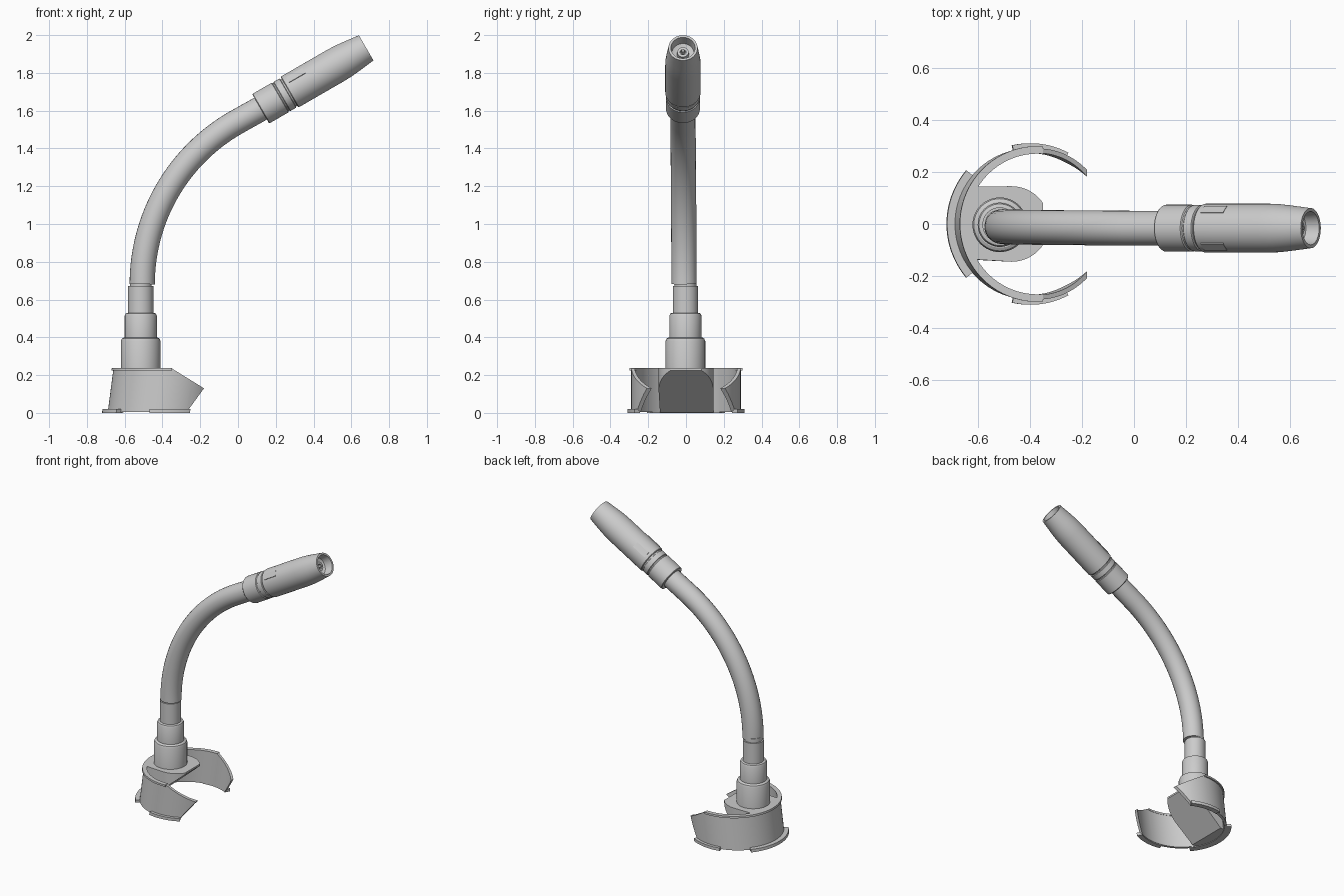
import bpy, bmesh, math
from math import sin, cos, radians
from mathutils import Matrix, Vector

cube = bpy.data.objects.get("Cube")
if cube:
    bpy.data.objects.remove(cube, do_unlink=True)

grey = bpy.data.materials.new("light grey")
grey.use_nodes = True
grey.diffuse_color = (0.6, 0.6, 0.6, 1)
grey.node_tree.nodes["Principled BSDF"].inputs["Base Color"].default_value = (0.6, 0.6, 0.6, 1)

LEAN = 0.13        # the clamp leans towards +x as it rises
CLAMP_X = -0.40    # clamp centre at floor level
STEM_X = -0.515


def finish(bm, name, matrix=None):
    bmesh.ops.remove_doubles(bm, verts=bm.verts, dist=1e-5)
    bmesh.ops.recalc_face_normals(bm, faces=bm.faces)
    if matrix:
        bm.transform(matrix)
    mesh = bpy.data.meshes.new(name)
    bm.to_mesh(mesh)
    bm.free()
    mesh.materials.append(grey)
    ob = bpy.data.objects.new(name, mesh)
    bpy.context.collection.objects.link(ob)
    smooth(ob)
    return ob


def smooth(ob):
    bpy.ops.object.select_all(action='DESELECT')
    ob.select_set(True)
    bpy.context.view_layer.objects.active = ob
    bpy.ops.object.shade_smooth_by_angle(angle=radians(30))


def lathe(name, profile, matrix, steps=48):
    """Revolve (radius, height) points around z."""
    bm = bmesh.new()
    verts = [bm.verts.new((r, 0, z)) for r, z in profile]
    edges = [bm.edges.new(pair) for pair in zip(verts, verts[1:])]
    bmesh.ops.spin(bm, geom=verts + edges, cent=(0, 0, 0), axis=(0, 0, 1),
                   angle=math.tau, steps=steps, use_merge=True)
    return finish(bm, name, matrix)


def cut(bm, point, normal):
    """Remove what lies on the normal's side of a plane and close the hole."""
    res = bmesh.ops.bisect_plane(bm, geom=bm.verts[:] + bm.edges[:] + bm.faces[:],
                                 plane_co=point, plane_no=normal, clear_outer=True)
    edges = [e for e in res["geom_cut"] if isinstance(e, bmesh.types.BMEdge)]
    bmesh.ops.holes_fill(bm, edges=edges, sides=0)


def sector(r0, r1, z0, z1, a0, a1, steps):
    """Leaning arc of wall between two radii and two heights."""
    bm = bmesh.new()
    rings = []
    for i in range(steps + 1):
        a = radians(a0 + (a1 - a0) * i / steps)
        rings.append([bm.verts.new((CLAMP_X + LEAN * z + r * cos(a), r * sin(a), z))
                      for r, z in ((r0, z0), (r1, z0), (r1, z1), (r0, z1))])
    for p, q in zip(rings, rings[1:]):
        for k in range(4):
            n = (k + 1) % 4
            bm.faces.new((p[k], p[n], q[n], q[k]))
    bm.faces.new(rings[0])
    bm.faces.new(rings[-1][::-1])
    return bm


# Clamp wall with sloped, pointed jaws
wall = sector(0.272, 0.29, 0.005, 0.235, 35, 325, 80)
cut(wall, (-0.35, 0, 0.235), (0.105, 0, 0.17))
cut(wall, (-0.18, 0, 0.13), (0.11, 0, -0.08))
finish(wall, "clamp_wall")

# Thin rim along the top of the wall
rim = sector(0.27, 0.299, 0.224, 0.237, 85, 275, 60)
cut(rim, (-0.35, 0, 0), (1, 0, 0))
finish(rim, "clamp_rim")

# Floor lips
for name, radius, start, end in (("back_lip", 0.32, 140, 220),
                                 ("left_lip", 0.31, 62, 103),
                                 ("right_lip", 0.31, 257, 298)):
    finish(sector(0.275, radius, 0, 0.02, start, end, 20), name)

# Wedge under the stem: rounded plate outline, cut by a sloping plane
bm = bmesh.new()
outline = [(CLAMP_X + 0.03 + 0.28 * cos(radians(a)), 0.28 * sin(radians(a)))
           for a in range(149, 212, 6)]
outline += [(-0.47 + 0.145 * cos(radians(a)), 0.145 * sin(radians(a)))
            for a in range(-90, 91, 6)]
face = bm.faces.new([bm.verts.new((x, y, 0.237)) for x, y in outline])
low = bmesh.ops.extrude_face_region(bm, geom=[face])["geom"]
for v in (g for g in low if isinstance(g, bmesh.types.BMVert)):
    v.co.z = 0.003
    if v.co.x < -0.55:
        v.co.x -= 0.03
cut(bm, (-0.35, 0, 0.225), (0.225, 0, -0.26))
cut(bm, (-0.35, 0, 0), (1, 0, 0))
finish(bm, "clamp_wedge")

# Stepped stem
lathe("stem", [(0, 0.2), (0.105, 0.2), (0.105, 0.38), (0.1, 0.393), (0.088, 0.4),
               (0.085, 0.4), (0.085, 0.515), (0.08, 0.526), (0.07, 0.53),
               (0.067, 0.53), (0.067, 0.672), (0.058, 0.672), (0.058, 0.7), (0, 0.7)],
      Matrix.Translation((STEM_X, -0.003, 0)))

# Bent neck: an arc turning sixty degrees, then straight into the head
BEND, TURN = 0.986, radians(60)
HEAD = Vector((0.12, -0.016, 1.61))
AXIS = Vector((sin(TURN), 0, cos(TURN)))
path = []
for i in range(33):
    a = TURN * i / 32
    path.append((-0.507 + BEND * (1 - cos(a)), -0.01 - 0.006 * i / 32, 0.682 + BEND * sin(a)))
path.append(HEAD + AXIS * 0.05)
curve = bpy.data.curves.new("neck", 'CURVE')
curve.dimensions = '3D'
curve.bevel_depth = 0.067
curve.bevel_resolution = 10
curve.use_fill_caps = True
spline = curve.splines.new('POLY')
spline.points.add(len(path) - 1)
for point, co in zip(spline.points, path):
    point.co = (*co, 1)
curve.materials.append(grey)
neck = bpy.data.objects.new("neck", curve)
bpy.context.collection.objects.link(neck)
bpy.ops.object.select_all(action='DESELECT')
neck.select_set(True)
bpy.context.view_layer.objects.active = neck
bpy.ops.object.convert(target='MESH')
smooth(neck)

# Head parts, all turned about the head axis
frame = Matrix.Translation(HEAD) @ Matrix.Rotation(TURN, 4, 'Y')
lathe("head_collar", [(0, 0), (0.087, 0), (0.09, 0.004), (0.09, 0.118), (0.085, 0.122),
                      (0.085, 0.128), (0.089, 0.132), (0.089, 0.165), (0.083, 0.168),
                      (0.083, 0.19), (0, 0.19)], frame)
lathe("head_barrel", [(0, 0.176), (0.091, 0.176), (0.094, 0.18), (0.094, 0.46),
                      (0.092, 0.51), (0.087, 0.56), (0.077, 0.645), (0.064, 0.645),
                      (0.058, 0.59), (0.03, 0.575), (0, 0.575)], frame)
lathe("bulb_holder", [(0, 0.57), (0.032, 0.57), (0.03, 0.6), (0.016, 0.6),
                      (0.014, 0.588), (0.009, 0.588), (0.007, 0.615), (0, 0.615)], frame, 24)

# Thin grip plates on both sides of the barrel
for name, side in (("left_grip", 1), ("right_grip", -1)):
    bm = bmesh.new()
    bmesh.ops.create_cube(bm, size=1, matrix=Matrix.Diagonal((0.008, 0.04, 0.1, 1)))
    place = Matrix.Rotation(radians(180 - 50 * side), 4, 'Z') @ Matrix.Translation((0.0915, 0, 0.25))
    finish(bm, name, frame @ place)
